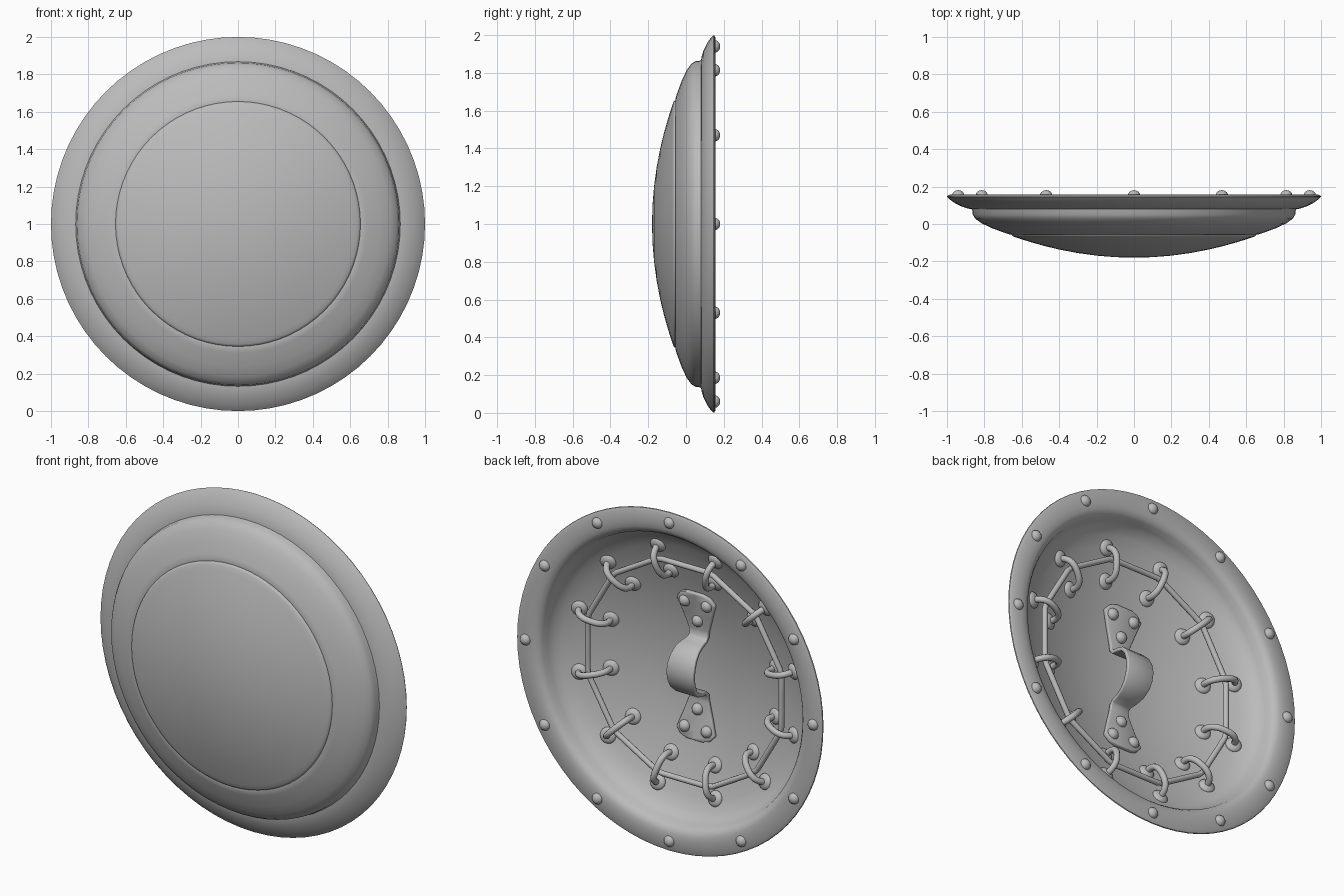
import bpy, bmesh, math
from mathutils import Vector, Matrix

if "Cube" in bpy.data.objects:
    bpy.data.objects.remove(bpy.data.objects["Cube"])

grey = bpy.data.materials.new("plain_grey")
grey.diffuse_color = (0.5, 0.5, 0.5, 1)
grey.use_nodes = True
grey.node_tree.nodes["Principled BSDF"].inputs["Base Color"].default_value = grey.diffuse_color


def finish(bm, name, angle=40):
    bmesh.ops.recalc_face_normals(bm, faces=bm.faces)
    me = bpy.data.meshes.new(name)
    bm.to_mesh(me)
    bm.free()
    me.materials.append(grey)
    ob = bpy.data.objects.new(name, me)
    bpy.context.collection.objects.link(ob)
    bpy.ops.object.select_all(action='DESELECT')
    ob.select_set(True)
    bpy.context.view_layer.objects.active = ob
    bpy.ops.object.shade_smooth_by_angle(angle=math.radians(angle))
    return ob


def polar(r, y, a):
    return Vector((r * math.cos(a), y, 1 + r * math.sin(a)))


def dome(bm, pos, normal, radius, height):
    # flattened ball, half sunk in the surface
    rot = Vector(normal).to_track_quat('Z', 'Y').to_matrix().to_4x4()
    bmesh.ops.create_uvsphere(bm, u_segments=16, v_segments=10, radius=1,
        matrix=Matrix.Translation(pos) @ rot @ Matrix.Diagonal((radius, radius, height, 1)))


def tube(bm, pts, radius, closed=False, n=10):
    rings = []
    m = len(pts)
    ref = None
    for i, p in enumerate(pts):
        a = pts[(i - 1) % m] if closed or i > 0 else p
        b = pts[(i + 1) % m] if closed or i < m - 1 else p
        t = (b - a).normalized()
        if ref is None:
            ref = Vector((0, 1, 0)) if abs(t.y) < 0.5 else t.orthogonal()
        u = (ref - t * ref.dot(t)).normalized()
        ref = u
        v = t.cross(u)
        rings.append([bm.verts.new(p + radius * (u * math.cos(k * math.tau / n)
                      + v * math.sin(k * math.tau / n))) for k in range(n)])
    for i in range(m if closed else m - 1):
        q, w = rings[i], rings[(i + 1) % m]
        for k in range(n):
            bm.faces.new((q[k], q[(k + 1) % n], w[(k + 1) % n], w[k]))


# shield body: front profile out to the rim, then the hollow back
front = [(r, -0.18 + 0.115 * (r / 0.65) ** 2) for r in
         (0, 0.1, 0.2, 0.3, 0.4, 0.48, 0.56, 0.62, 0.643)]
front += [(0.652, -0.062), (0.655, -0.055), (0.665, -0.056), (0.69, -0.048), (0.76, -0.022),
          (0.815, 0.004), (0.848, 0.028), (0.862, 0.05), (0.864, 0.07), (0.868, 0.08),
          (0.885, 0.082), (0.92, 0.093), (0.96, 0.113), (0.985, 0.131), (1.0, 0.145)]
back = [(0.998, 0.15), (0.985, 0.157), (0.92, 0.157), (0.89, 0.155), (0.865, 0.144),
        (0.85, 0.125), (0.84, 0.09), (0.825, 0.06), (0.79, 0.025), (0.73, -0.005),
        (0.65, -0.037), (0.5, -0.084), (0.35, -0.12), (0.2, -0.142), (0, -0.152)]
bm = bmesh.new()
N = 72
rows = []
for r, y in front + back:
    rows.append([bm.verts.new((0, y, 1))] if r == 0 else
                [bm.verts.new(polar(r, y, k * math.tau / N)) for k in range(N)])
for p, q in zip(rows, rows[1:]):
    for k in range(N):
        j = (k + 1) % N
        if len(p) == 1:
            bm.faces.new((p[0], q[k], q[j]))
        elif len(q) == 1:
            bm.faces.new((p[k], q[0], p[j]))
        else:
            bm.faces.new((p[k], q[k], q[j], p[j]))
finish(bm, "shield_body", 38)

# rivets around the rim
bm = bmesh.new()
for k in range(12):
    dome(bm, polar(0.94, 0.152, k * math.tau / 12), (0, 1, 0), 0.033, 0.029)
finish(bm, "rim_rivets")

# staples with round feet, standing across the cord
bm = bmesh.new()
feet = bmesh.new()
for k in range(12):
    a = math.radians(15 + 30 * k)
    p0, p1 = polar(0.555, -0.068, a), polar(0.725, -0.006, a)
    mid, half = (p0 + p1) / 2, (p1 - p0) / 2
    radial = polar(1, 0, a) - Vector((0, 0, 1))
    nrm = (Vector((0, 1, 0)) - radial * 0.36).normalized()
    pts = []
    for i in range(15):
        t = math.pi * i / 14
        c, s = math.cos(t), math.sin(t)
        pts.append(mid - half * math.copysign(abs(c) ** 0.8, c) + nrm * 0.088 * s ** 0.8)
    tube(bm, pts, 0.018)
    for p in (p0, p1):
        dome(feet, p, nrm, 0.046, 0.022)
finish(bm, "cord_staples")
finish(feet, "staple_feet")

# cord threaded through the staples, nearly straight between them
bm = bmesh.new()
pts = []
for k in range(12):
    a, b = (polar(0.655, 0.012, math.radians(15 + 30 * i)) for i in (k, k + 1))
    for t in (0.06, 0.35, 0.65, 0.94):
        pts.append(a.lerp(b, t))
tube(bm, pts, 0.016, closed=True)
finish(bm, "cord")

# hand grip: arched strap with flared end plates (height, depth, half width)
half = [(0.435, -0.088, 0.05), (0.42, -0.091, 0.095), (0.385, -0.098, 0.125),
        (0.30, -0.114, 0.095), (0.21, -0.126, 0.065), (0.17, -0.125, 0.06),
        (0.15, -0.105, 0.062), (0.142, -0.06, 0.068), (0.125, -0.015, 0.076),
        (0.09, 0.022, 0.083), (0.045, 0.043, 0.087)]
path = half + [(0, 0.05, 0.088)] + [(-z, y, w) for z, y, w in reversed(half)]
bm = bmesh.new()
rows = [[bm.verts.new((w * s, y, 1 + z)) for s in (-1, 0, 1)] for z, y, w in path]
for p, q in zip(rows, rows[1:]):
    for i in range(2):
        bm.faces.new((p[i], p[i + 1], q[i + 1], q[i]))
grip = finish(bm, "hand_grip", 50)
sol = grip.modifiers.new("thickness", 'SOLIDIFY')
sol.thickness = 0.022
sol.offset = 0
bev = grip.modifiers.new("soft_edges", 'BEVEL')
bev.width = 0.005
bev.segments = 2
bev.limit_method = 'ANGLE'
bev.angle_limit = math.radians(50)

# three rivets on each grip plate
bm = bmesh.new()
for s in (-1, 1):
    for x, z, y in ((-0.072, 0.37, -0.092), (0.072, 0.37, -0.092), (0, 0.26, -0.11)):
        dome(bm, Vector((x, y, 1 + s * z)), (0, 1, -0.25 * s), 0.034, 0.03)
finish(bm, "grip_rivets")
